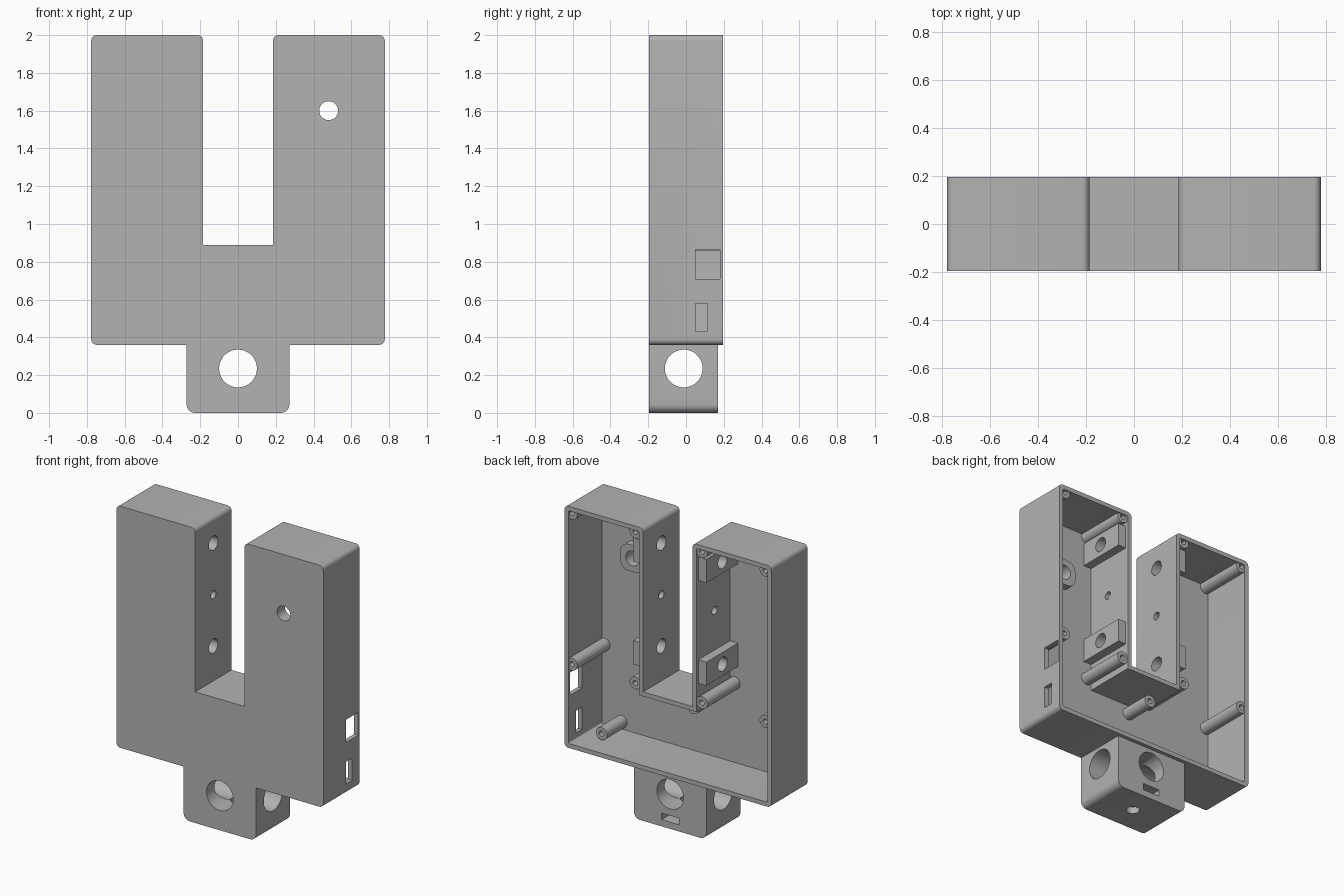
import bpy, bmesh, math
from mathutils import Vector, Matrix

old = bpy.data.objects.get("Cube")
if old:
    bpy.data.objects.remove(old, do_unlink=True)

grey = bpy.data.materials.new("plain grey")
grey.use_nodes = True
GREY = (0.45, 0.45, 0.45, 1)
grey.diffuse_color = GREY
grey.node_tree.nodes["Principled BSDF"].inputs["Base Color"].default_value = GREY

FRONT, BACK = -0.195, 0.195
FLOOR = -0.165          # inner side of the front plate
WALL = 0.03


def to_object(name, bm):
    bmesh.ops.recalc_face_normals(bm, faces=bm.faces[:])
    mesh = bpy.data.meshes.new(name)
    bm.to_mesh(mesh)
    bm.free()
    mesh.materials.append(grey)
    ob = bpy.data.objects.new(name, mesh)
    bpy.context.collection.objects.link(ob)
    return ob


def prism(name, corners, y0, y1, steps=6):
    """Extrude an x-z outline along y; each corner is (x, z, fillet radius)."""
    pts = []
    for i, (x, z, r) in enumerate(corners):
        p = Vector((x, z))
        if r == 0:
            pts.append(p)
            continue
        a = (Vector(corners[i - 1][:2]) - p).normalized()
        b = (Vector(corners[(i + 1) % len(corners)][:2]) - p).normalized()
        for k in range(steps + 1):
            t = math.pi / 2 * k / steps
            pts.append(p + r * (a * (1 - math.sin(t)) + b * (1 - math.cos(t))))
    bm = bmesh.new()
    face = bm.faces.new([bm.verts.new((p.x, y0, p.y)) for p in pts])
    ext = bmesh.ops.extrude_face_region(bm, geom=[face])["geom"]
    bmesh.ops.translate(bm, vec=(0, y1 - y0, 0),
                        verts=[v for v in ext if isinstance(v, bmesh.types.BMVert)])
    return to_object(name, bm)


def box(name, x0, x1, y0, y1, z0, z1, r=0):
    return prism(name, [(x0, z0, r), (x1, z0, r), (x1, z1, r), (x0, z1, r)], y0, y1)


def rod(name, axis, centre, radius, length, sides=40):
    bm = bmesh.new()
    turn = {"x": Matrix.Rotation(math.pi / 2, 4, "Y"),
            "y": Matrix.Rotation(math.pi / 2, 4, "X"),
            "z": Matrix.Identity(4)}[axis]
    bmesh.ops.create_cone(bm, cap_ends=True, segments=sides, radius1=radius, radius2=radius,
                          depth=length, matrix=Matrix.Translation(centre) @ turn)
    return to_object(name, bm)


def boolean(target, tool, operation="DIFFERENCE", keep=False):
    mod = target.modifiers.new("bool", "BOOLEAN")
    mod.object, mod.operation, mod.solver = tool, operation, "EXACT"
    bpy.context.view_layer.update()
    bpy.context.view_layer.objects.active = target
    bpy.ops.object.modifier_apply(modifier=mod.name)
    if not keep:
        bpy.data.objects.remove(tool, do_unlink=True)


def u_outline(inset, r):
    """U-shaped outline; inset moves it inwards."""
    x, s, top, low, slot = 0.777 - inset, 0.185 + inset, 2 - inset, 0.36 + inset, 0.89 - inset
    return [(-x, low, r), (x, low, r), (x, top, r), (s, top, r),
            (s, slot, 0), (-s, slot, 0), (-s, top, r), (-x, top, r)]


# Open-backed U-shaped housing
housing = prism("housing", u_outline(0, 0.03), FRONT, BACK)
boolean(housing, prism("cavity", u_outline(WALL, 0.008), FLOOR, BACK + 0.1))

# Mounting blocks along the slot walls
HOLE_Z = (1.127, 1.825)
for side in (-1, 1):
    for z in HOLE_Z:
        a, b = sorted((side * 0.2, side * 0.275))
        boolean(housing, box("slot_block", a, b, FLOOR - 0.01, 0.175, z - 0.08, z + 0.08), "UNION")

# Collar behind the front hole
boolean(housing, box("collar", 0.39, 0.57, FLOOR - 0.01, -0.11, 1.51, 1.69, 0.06), "UNION")
boolean(housing, rod("cut", "y", (0.48, -0.15, 1.6), 0.05, 0.3))

# Holes across the slot walls
for z, r in ((HOLE_Z[0], 0.048), (1.476, 0.027), (HOLE_Z[1], 0.048)):
    boolean(housing, rod("cut", "x", (0, 0, z), r, 0.8))

# Connector windows in the left wall
boolean(housing, box("cut", 0.7, 0.85, 0.05, 0.18, 0.71, 0.865))
boolean(housing, box("cut", 0.7, 0.85, 0.05, 0.115, 0.43, 0.58))

# Mounting tab with crossing bores, fastener hole and nut slot
tab = prism("mounting_tab", [(-0.272, 0, 0.045), (0.272, 0, 0.045),
                             (0.272, 0.365, 0), (-0.272, 0.365, 0)], FRONT, 0.17)
boolean(tab, rod("cut", "y", (0, 0, 0.235), 0.1, 1, 64))
boolean(tab, rod("cut", "x", (0, -0.012, 0.235), 0.1, 1, 64))
boolean(tab, rod("cut", "z", (0, -0.012, 0.08), 0.042, 0.25))
boolean(tab, box("cut", -0.065, 0.065, -0.08, 0.3, 0.045, 0.09))


# Screw posts with blind holes
def post(name, x, z, y_end, radius):
    start = FLOOR - 0.01
    ob = rod(name, "y", (x, (start + y_end) / 2, z), radius, y_end - start)
    boolean(ob, rod("cut", "y", (x, y_end, z), 0.018, 0.3, 24))
    return ob


parts = [housing, tab]
for x in (-0.727, -0.25, 0.25, 0.727):
    for z, level in ((0.93, "lower"), (1.955, "upper")):
        parts.append(post(f"{level}_screw_post", x, z, 0.188, 0.042))
for x, z in ((0.6, 0.44), (-0.09, 0.80)):
    parts.append(post("board_post", x, z, 0.05, 0.042))

# Smooth the round surfaces, keep edges crisp
for ob in bpy.context.selected_objects:
    ob.select_set(False)
for ob in parts:
    ob.select_set(True)
bpy.context.view_layer.objects.active = housing
bpy.ops.object.shade_smooth_by_angle(angle=math.radians(30))
